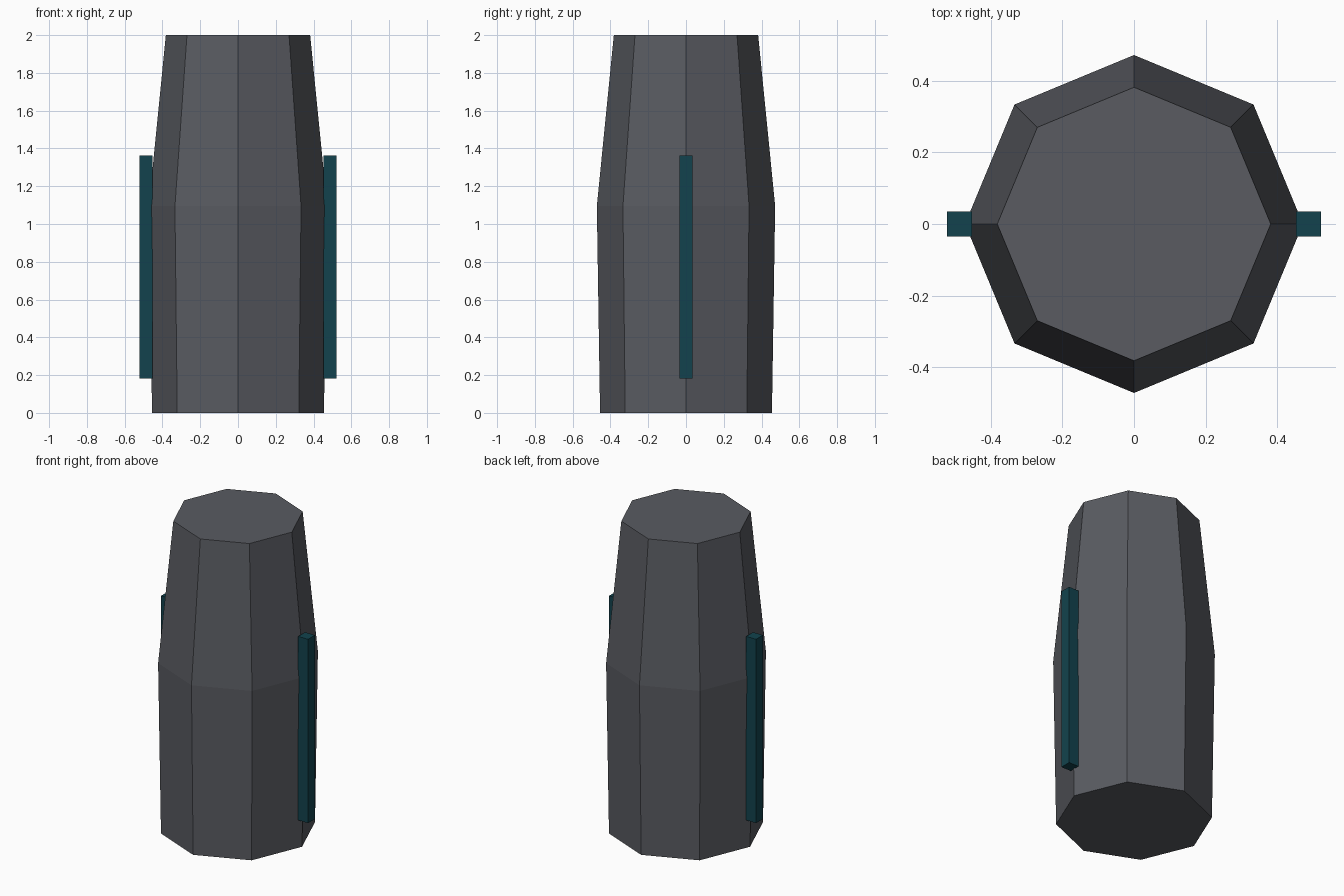
import bpy, bmesh
from math import cos, sin, pi

if "Cube" in bpy.data.objects:
    bpy.data.objects.remove(bpy.data.objects["Cube"])


def material(name, rgb):
    m = bpy.data.materials.new(name)
    m.diffuse_color = (*rgb, 1)
    m.use_nodes = True
    m.node_tree.nodes["Principled BSDF"].inputs["Base Color"].default_value = m.diffuse_color
    return m


def add_object(name, bm, mat):
    bmesh.ops.recalc_face_normals(bm, faces=bm.faces)
    mesh = bpy.data.meshes.new(name)
    bm.to_mesh(mesh)
    bm.free()
    mesh.materials.append(mat)
    obj = bpy.data.objects.new(name, mesh)
    bpy.context.collection.objects.link(obj)
    return obj


dark_grey = material("dark_grey", (0.1, 0.105, 0.12))
teal = material("teal", (0.006, 0.055, 0.075))

# Tapered eight-sided body, from (radius, height) rings
SIDES = 8
bm = bmesh.new()
rings = []
for radius, z in [(0.455, 0), (0.472, 1.095), (0.382, 2)]:
    rings.append([bm.verts.new((radius * cos(2 * pi * i / SIDES),
                                radius * sin(2 * pi * i / SIDES), z))
                  for i in range(SIDES)])
for low, high in zip(rings, rings[1:]):
    for i in range(SIDES):
        j = (i + 1) % SIDES
        bm.faces.new((low[i], low[j], high[j], high[i]))
bm.faces.new(rings[0])
bm.faces.new(rings[-1])
add_object("body", bm, dark_grey)

# Upright side strips, one on each side
for name, side in (("left_strip", -1), ("right_strip", 1)):
    bm = bmesh.new()
    bmesh.ops.create_cube(bm, size=1)
    bmesh.ops.scale(bm, vec=(0.07, 0.07, 1.18), verts=bm.verts)
    strip = add_object(name, bm, teal)
    strip.location = (side * 0.487, 0, 0.773)
